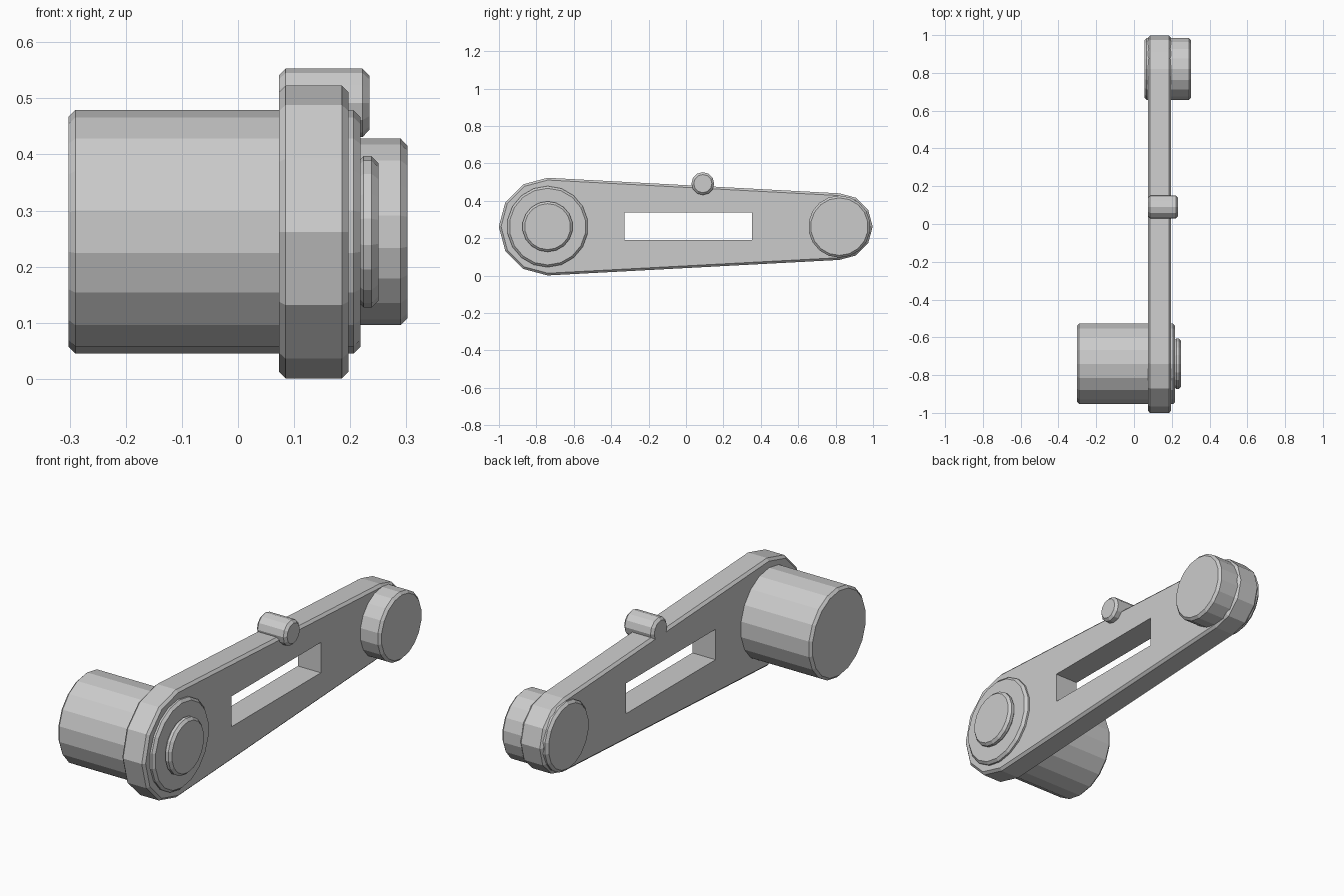
import bpy, bmesh
from math import sin, cos, pi, radians

if "Cube" in bpy.data.objects:
    bpy.data.objects.remove(bpy.data.objects["Cube"])

AXIS_Z = 0.262      # height of both hub axes
BIG_Y, SMALL_Y = -0.74, 0.82
BEVEL = 0.012


def prism(name, outline, x0, x1, bevel=BEVEL):
    """Extrude a (y, z) outline along x and chamfer its end rims."""
    bm = bmesh.new()
    face = bm.faces.new([bm.verts.new((x0, y, z)) for y, z in outline])
    ext = bmesh.ops.extrude_face_region(bm, geom=[face])
    for v in ext["geom"]:
        if isinstance(v, bmesh.types.BMVert):
            v.co.x = x1
    bmesh.ops.recalc_face_normals(bm, faces=bm.faces)
    if bevel:
        rims = [e for e in bm.edges
                if abs(e.verts[0].co.x - e.verts[1].co.x) < 1e-6]
        bmesh.ops.bevel(bm, geom=rims, offset=bevel, segments=1,
                        affect='EDGES', profile=0.5)
    mesh = bpy.data.meshes.new(name)
    bm.to_mesh(mesh)
    bm.free()
    obj = bpy.data.objects.new(name, mesh)
    bpy.context.collection.objects.link(obj)
    return obj


def arc(y, z, r, start, end, steps, closed=False):
    n = steps if closed else steps + 1
    angles = [radians(start + (end - start) * i / steps) for i in range(n)]
    return [(y + r * cos(a), z + r * sin(a)) for a in angles]


def disc(name, y, z, r, x0, x1, sides=18):
    return prism(name, arc(y, z, r, 90, 450, sides, True), x0, x1)


# Tapered arm plate with rounded ends
outline = (arc(BIG_Y, AXIS_Z, 0.261, 90, 270, 6)
           + arc(SMALL_Y, AXIS_Z, 0.178, -90, 90, 6))
arm = prism("arm_plate", outline, 0.073, 0.197)

# Rectangular slot through the arm
cutter = prism("slot_cutter",
               [(-0.33, 0.19), (0.353, 0.19), (0.353, 0.337), (-0.33, 0.337)],
               -0.05, 0.35, 0)
cutter.hide_render = True
cut = arm.modifiers.new("slot", 'BOOLEAN')
cut.operation = 'DIFFERENCE'
cut.solver = 'EXACT'
cut.object = cutter
bpy.context.view_layer.objects.active = arm
bpy.ops.object.modifier_apply(modifier=cut.name)
bpy.data.objects.remove(cutter)

# Large hub, its end cap, the small hub and the top pin
disc("large_hub", BIG_Y, AXIS_Z, 0.217, -0.302, 0.218)
disc("hub_cap", BIG_Y, AXIS_Z, 0.135, 0.212, 0.250)
disc("small_hub", SMALL_Y, AXIS_Z, 0.166, 0.055, 0.302)
disc("top_pin", 0.09, 0.492, 0.061, 0.073, 0.234, 12)
